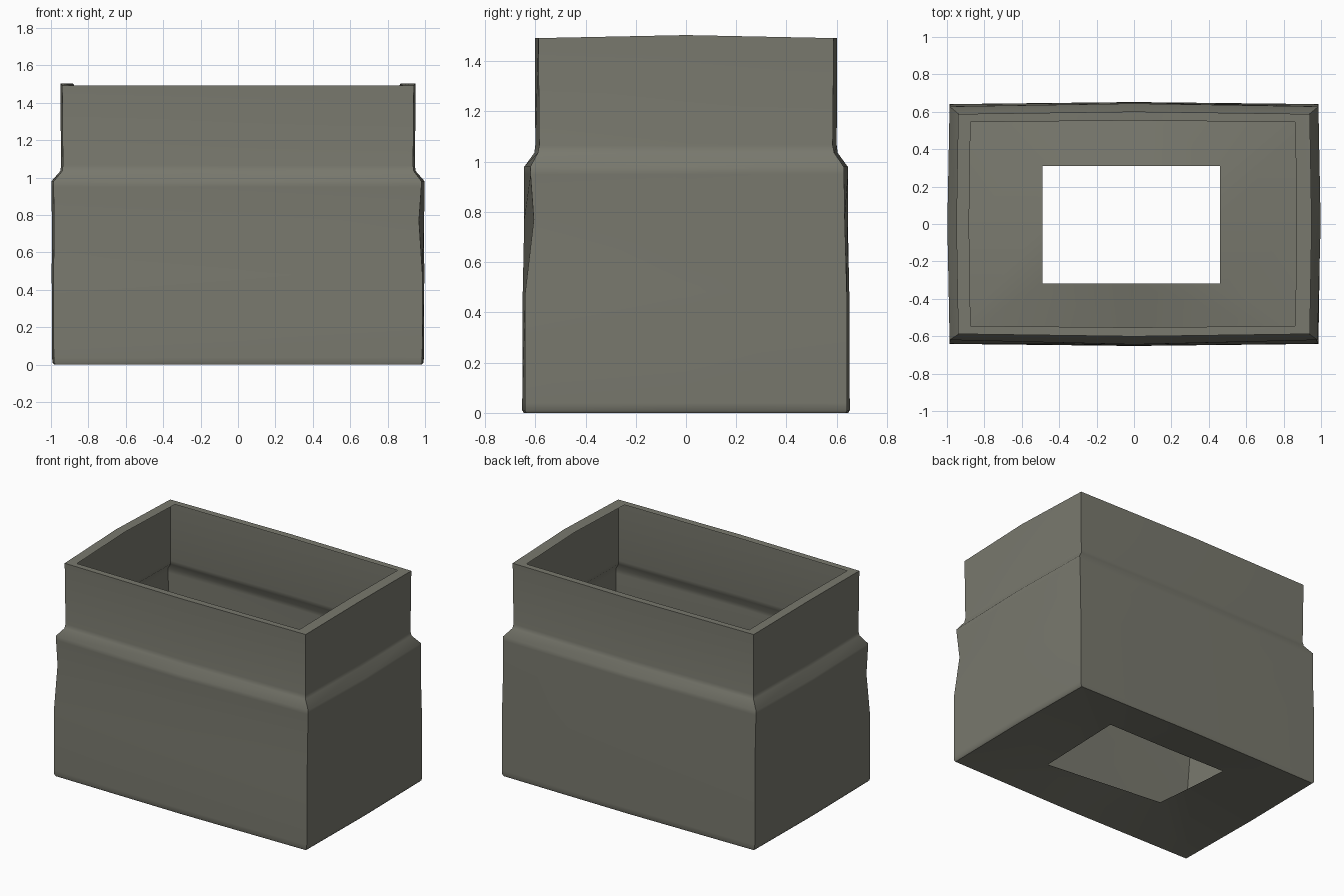
import bpy, bmesh, math

if "Cube" in bpy.data.objects:
    bpy.data.objects.remove(bpy.data.objects["Cube"])

# One matt olive-grey colour for the whole planter
mat = bpy.data.materials.new("olive grey")
mat.diffuse_color = (0.19, 0.19, 0.155, 1)
mat.use_nodes = True
mat.node_tree.nodes["Principled BSDF"].inputs["Base Color"].default_value = mat.diffuse_color

bm = bmesh.new()
SIGNS = [(-1, -1), (0, -1), (1, -1), (1, 0), (1, 1), (0, 1), (-1, 1), (-1, 0)]


def ring(z, hx, hy, bx, by, dent=0.0, lift=0.0, shift=0.0):
    """Eight-point rectangular ring; bx and by bulge the side midpoints."""
    verts = []
    for sx, sy in SIGNS:
        x = sx * (hx + (bx if sy == 0 else 0)) + shift
        y = sy * (hy + (by if sx == 0 else 0))
        if sx and sy == -1:           # hand-made dents in the front corners
            y += dent
            x -= dent * 0.6 if sx == 1 else 0
        verts.append(bm.verts.new((x, y, z + (lift if sy == 0 else 0))))
    return verts


# Thin wall profile: height, half width, half depth, side bulges, dent, rim lift
levels = [
    (0.000, 0.975, 0.636, 0.008, 0.010, 0, 0),
    (0.010, 0.984, 0.641, 0.008, 0.011, 0, 0),
    (0.040, 0.985, 0.641, 0.009, 0.011, 0, 0),
    (0.480, 0.986, 0.640, 0.010, 0.010, 0, 0),
    (0.770, 0.983, 0.632, 0.012, 0.012, 0.026, 0),
    (0.950, 0.986, 0.629, 0.012, 0.016, 0.010, 0),
    (0.980, 0.986, 0.628, 0.012, 0.016, 0.008, 0),
    (1.035, 0.940, 0.590, 0.010, 0.014, 0, 0),
    (1.065, 0.936, 0.584, 0.010, 0.016, 0, 0),
    (1.492, 0.940, 0.588, 0.010, 0.013, 0, 0.012),
]
# Drain hole edge, slightly uneven and raised from the base
hole = ring(0.055, 0.475, 0.315, 0, 0, shift=-0.015)
for v, z in zip(hole, (0.10, 0.065, 0.03, 0.04, 0.05, 0.05, 0.055, 0.075)):
    v.co.z = z
    v.co.y -= 0.004

rings = [hole] + [ring(*lv) for lv in levels]
# Narrow rim turned inwards at the top
rings.append(ring(1.491, 0.868, 0.545, 0.008, 0.008, 0, 0.012, shift=-0.006))

# Skin consecutive rings
for a, b in zip(rings, rings[1:]):
    for i in range(8):
        j = (i + 1) % 8
        bm.faces.new((a[i], a[j], b[j], b[i]))

mesh = bpy.data.meshes.new("planter_body")
bm.to_mesh(mesh)
bm.free()
mesh.materials.append(mat)
body = bpy.data.objects.new("planter_body", mesh)
bpy.context.collection.objects.link(body)
bpy.context.view_layer.objects.active = body
body.select_set(True)
bpy.ops.object.shade_smooth_by_angle(angle=math.radians(50))
